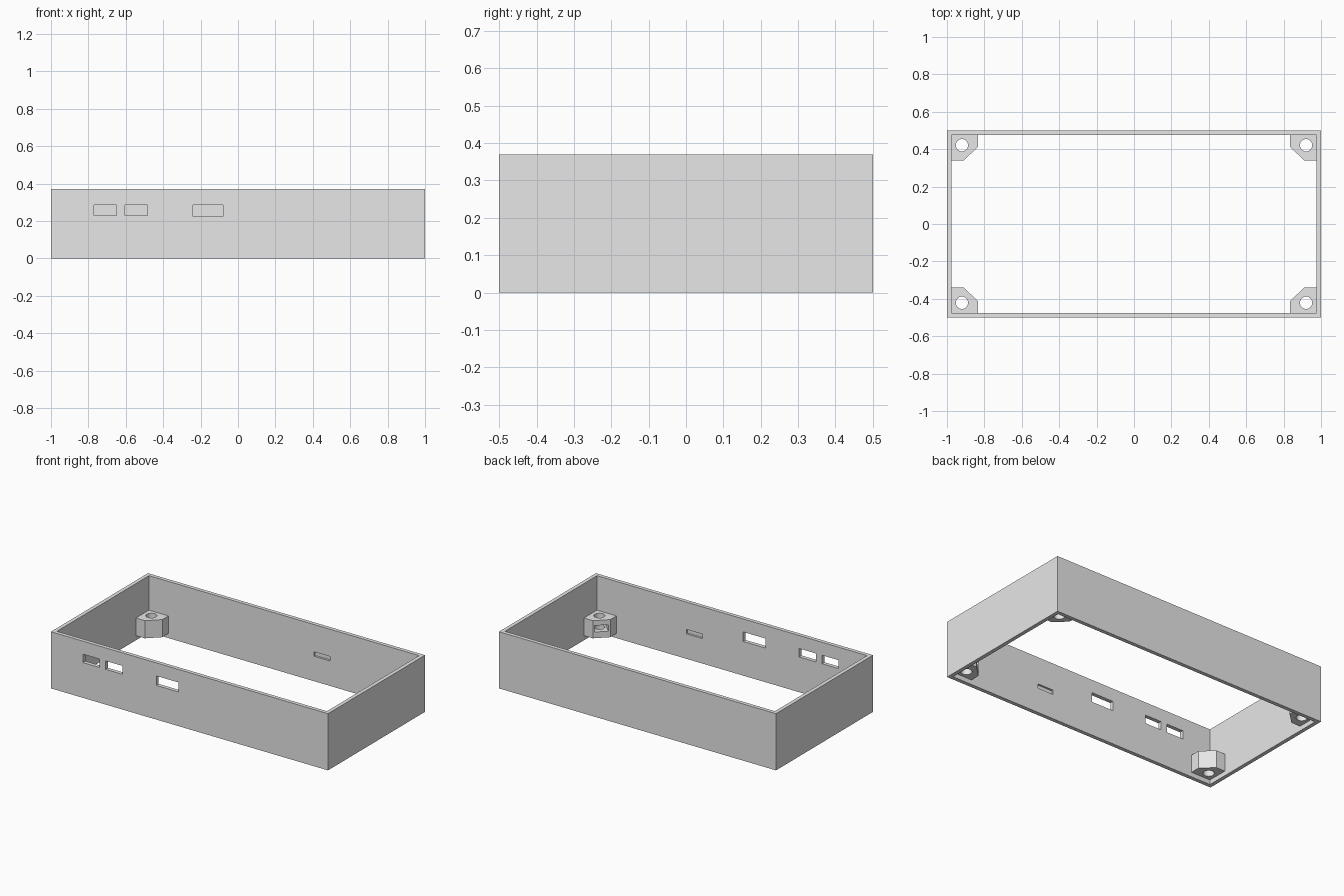
import bpy, bmesh, math
from mathutils import Matrix, Vector

old = bpy.data.objects.get("Cube")
if old:
    bpy.data.objects.remove(old, do_unlink=True)

grey = bpy.data.materials.new("light_grey")
grey.use_nodes = True
grey.diffuse_color = (0.8, 0.8, 0.8, 1)
grey.node_tree.nodes["Principled BSDF"].inputs["Base Color"].default_value = (0.8, 0.8, 0.8, 1)

HEIGHT, WALL = 0.37, 0.025
HALF_X, HALF_Y = 1.0, 0.5


def make_object(name, bm):
    bmesh.ops.recalc_face_normals(bm, faces=bm.faces)
    mesh = bpy.data.meshes.new(name)
    bm.to_mesh(mesh)
    bm.free()
    mesh.materials.append(grey)
    obj = bpy.data.objects.new(name, mesh)
    bpy.context.collection.objects.link(obj)
    return obj


def box(name, x0, x1, y0, y1, z0, z1, turn=0.0):
    """Box between limits, optionally turned about its own upright axis."""
    bm = bmesh.new()
    bmesh.ops.create_cube(bm, size=1)
    centre = Vector((x0 + x1, y0 + y1, z0 + z1)) / 2
    m = (Matrix.Translation(centre) @ Matrix.Rotation(turn, 4, "Z")
         @ Matrix.Diagonal((x1 - x0, y1 - y0, z1 - z0, 1)))
    bm.transform(m)
    return make_object(name, bm)


def prism(name, outline, z0, z1):
    bm = bmesh.new()
    face = bm.faces.new([bm.verts.new((x, y, z0)) for x, y in outline])
    top = bmesh.ops.extrude_face_region(bm, geom=[face])["geom"]
    verts = [v for v in top if isinstance(v, bmesh.types.BMVert)]
    bmesh.ops.translate(bm, verts=verts, vec=(0, 0, z1 - z0))
    return make_object(name, bm)


def cut(obj, cutter):
    mod = obj.modifiers.new("cut", "BOOLEAN")
    mod.operation, mod.solver, mod.object = "DIFFERENCE", "EXACT", cutter
    cutter.hide_render = True
    with bpy.context.temp_override(object=obj, active_object=obj):
        bpy.ops.object.modifier_apply(modifier=mod.name)
    bpy.data.objects.remove(cutter, do_unlink=True)


# Open rectangular frame
frame = box("case_frame", -HALF_X, HALF_X, -HALF_Y, HALF_Y, 0, HEIGHT)
ix, iy = HALF_X - WALL, HALF_Y - WALL
cut(frame, box("cavity", -ix, ix, -iy, iy, -0.1, HEIGHT + 0.1))

# Port openings through the front wall
for x0, x1, z0 in ((-0.77, -0.65, 0.23), (-0.605, -0.485, 0.23), (-0.24, -0.08, 0.223)):
    cut(frame, box("port", x0, x1, -0.6, -0.45, z0, 0.285))

# Shallow latch recesses inside the front and back walls
for side in (-1, 1):
    y0, y1 = sorted((side * 0.45, side * (iy + 0.0125)))
    cut(frame, box("latch", 0.215, 0.33, y0, y1, 0.163, 0.192))

# Chamfered corner posts with a screw hole and a nut slot
post_z0, post_z1 = 0.03, 0.145
hole_x, hole_y = 0.92, 0.421
outline = [(0.98, 0.48), (0.835, 0.48), (0.835, 0.412), (0.91, 0.34), (0.98, 0.34)]
for sx, side_name in ((-1, "right"), (1, "left")):
    for sy, end_name in ((-1, "front"), (1, "back")):
        post = prism(f"{end_name}_{side_name}_screw_post",
                     [(sx * x, sy * y) for x, y in outline], post_z0, post_z1)
        ring = [(sx * hole_x + 0.033 * math.cos(a), sy * hole_y + 0.033 * math.sin(a))
                for a in (math.tau * i / 32 for i in range(32))]
        cut(post, prism("screw_hole", ring, 0, 0.2))
        # slot runs diagonally in from the chamfered face
        cx, cy = sx * (hole_x - 0.03), sy * (hole_y - 0.03)
        cut(post, box("nut_slot", cx - 0.085, cx + 0.085, cy - 0.042, cy + 0.042,
                      0.07, 0.112, math.atan2(sy, sx)))
